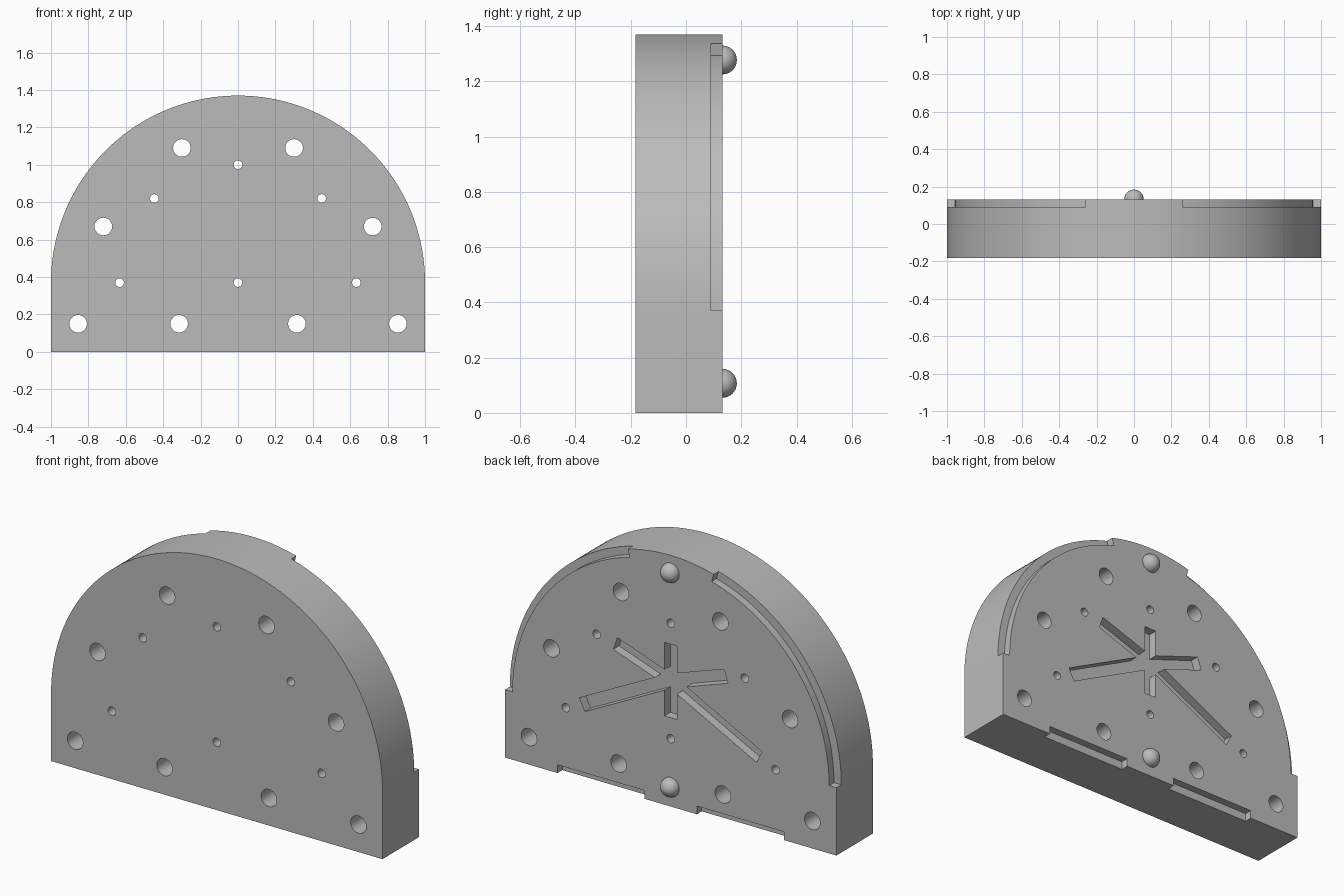
import bpy
import bmesh
from math import sin, cos, pi, radians
from mathutils import Matrix

cube = bpy.data.objects.get("Cube")
if cube:
    bpy.data.objects.remove(cube, do_unlink=True)

FRONT, BACK = -0.183, 0.132      # flat faces of the plate
ARC_Z = 0.37                     # centre height of the rounded top
NOTCH = 0.042                    # depth of the rim notches
SLOT = 0.05                      # depth of the star recess

grey = bpy.data.materials.new("plain grey")
grey.use_nodes = True
colour = (0.5, 0.5, 0.5, 1)
grey.diffuse_color = colour
grey.node_tree.nodes["Principled BSDF"].inputs["Base Color"].default_value = colour


def polar(r, a, z=ARC_Z):
    return (r * cos(a), z + r * sin(a))


def arc(r, a0, a1, steps):
    return [polar(r, a0 + (a1 - a0) * i / steps) for i in range(steps + 1)]


def mirrored(outline):
    return [(-x, z) for x, z in outline]


def prisms(name, outlines, y0, y1):
    """Extrude outlines drawn in the x-z plane from y0 to y1."""
    bm = bmesh.new()
    for outline in outlines:
        face = bm.faces.new([bm.verts.new((x, y0, z)) for x, z in outline])
        out = bmesh.ops.extrude_face_region(bm, geom=[face], use_keep_orig=True)
        moved = [v for v in out["geom"] if isinstance(v, bmesh.types.BMVert)]
        bmesh.ops.translate(bm, verts=moved, vec=(0, y1 - y0, 0))
    bmesh.ops.recalc_face_normals(bm, faces=bm.faces)
    return to_object(name, bm)


def to_object(name, bm):
    mesh = bpy.data.meshes.new(name)
    bm.to_mesh(mesh)
    bm.free()
    mesh.materials.append(grey)
    obj = bpy.data.objects.new(name, mesh)
    bpy.context.collection.objects.link(obj)
    return obj


def activate(obj):
    bpy.ops.object.select_all(action='DESELECT')
    obj.select_set(True)
    bpy.context.view_layer.objects.active = obj


def cut(target, cutter):
    cutter.hide_render = True
    mod = target.modifiers.new("cut", 'BOOLEAN')
    mod.operation = 'DIFFERENCE'
    mod.solver = 'EXACT'
    mod.object = cutter
    activate(target)
    bpy.ops.object.modifier_apply(modifier=mod.name)
    bpy.data.objects.remove(cutter, do_unlink=True)


# Arched plate
plate = prisms("arched_plate", [[(-1, 0), (1, 0)] + arc(1, 0, pi, 96)], FRONT, BACK)

# Through holes, large and small
large = [(0.3, 1.09), (0.72, 0.67), (0.855, 0.15), (0.315, 0.15)]
small = [(0.447, 0.82), (0.633, 0.37)]
holes = [(s * x, z, r) for s in (-1, 1)
         for group, r in ((large, 0.047), (small, 0.023)) for x, z in group]
holes += [(0, 1.0, 0.023), (0, ARC_Z, 0.023)]
circles = [[(x + r * cos(2 * pi * i / 32), z + r * sin(2 * pi * i / 32))
            for i in range(32)] for x, z, r in holes]
cut(plate, prisms("hole_cutter", circles, FRONT - 0.1, BACK + 0.1))

# Notches along the back rim and the bottom edge
end = radians(75)
rim = arc(0.956, 0, end, 40) + arc(1.06, end, 0, 40)
foot = [(0.158, -0.05), (0.683, -0.05), (0.683, 0.045), (0.158, 0.045)]
cut(plate, prisms("notch_cutter", [rim, mirrored(rim), foot, mirrored(foot)],
                  BACK - NOTCH, BACK + 0.1))

# Six-armed star recess in the back
half, hub = 0.037, 0.685
arms = [(radians(a), length) for a, length in
        ((-90, 0.2), (-27, 0.6), (19, 0.353), (90, 0.2), (161, 0.353), (207, 0.6))]
star = []
for i, (a, length) in enumerate(arms):
    nxt = arms[i + 1][0] if i < 5 else arms[0][0] + 2 * pi
    for side in (-half, half):
        x, z = polar(length, a, hub)
        star.append((x - side * sin(a), z + side * cos(a)))
    star.append(polar(half / sin((nxt - a) / 2), (a + nxt) / 2, hub))
cut(plate, prisms("star_cutter", [star], BACK - SLOT, BACK + 0.1))

activate(plate)
bpy.ops.object.shade_smooth_by_angle(angle=radians(30))

# Round studs on the back
for name, z in (("upper_stud", 1.277), ("lower_stud", 0.107)):
    bm = bmesh.new()
    bmesh.ops.create_uvsphere(bm, u_segments=32, v_segments=16, radius=0.052,
                              matrix=Matrix.Rotation(pi / 2, 4, 'X'))
    inner = [v for v in bm.verts if v.co.y < -0.012]
    bmesh.ops.delete(bm, geom=inner, context='VERTS')
    stud = to_object(name, bm)
    stud.location = (0, BACK, z)
    activate(stud)
    bpy.ops.object.shade_smooth_by_angle(angle=radians(30))
